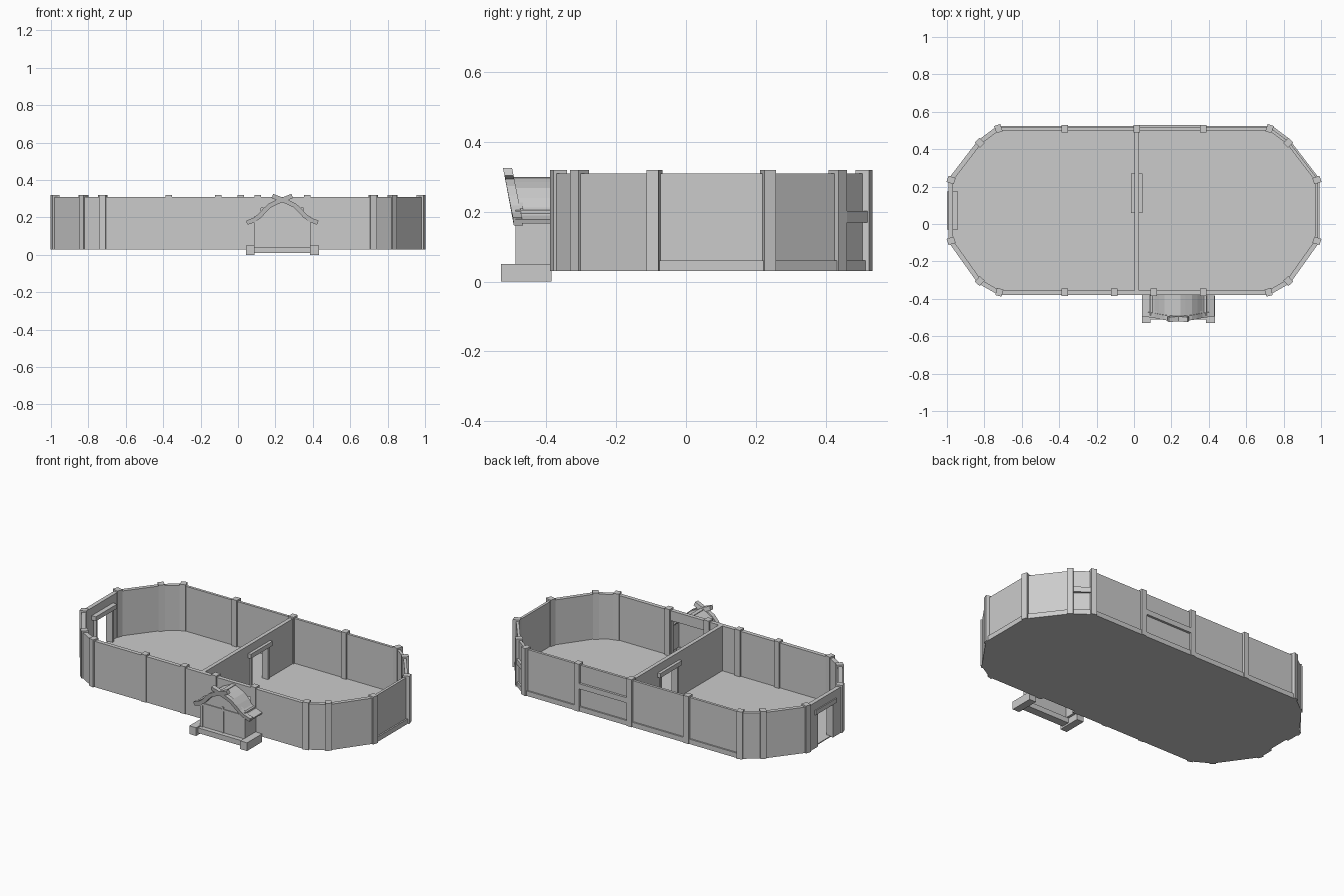
import bpy, bmesh
from math import atan2, pi
from mathutils import Vector

if "Cube" in bpy.data.objects:
    bpy.data.objects.remove(bpy.data.objects["Cube"])

Z0, ZW, ZP = 0.03, 0.31, 0.32      # base, wall top, post top


def prism(name, pts, lift):
    """Closed solid from a list of bottom 3D points and a matching list of far points."""
    bm = bmesh.new()
    a = [bm.verts.new(p) for p in pts]
    b = [bm.verts.new(p) for p in lift]
    n = len(a)
    bm.faces.new(a)
    bm.faces.new(b[::-1])
    for i in range(n):
        bm.faces.new((a[i], a[(i + 1) % n], b[(i + 1) % n], b[i]))
    bmesh.ops.recalc_face_normals(bm, faces=bm.faces)
    me = bpy.data.meshes.new(name)
    bm.to_mesh(me)
    bm.free()
    ob = bpy.data.objects.new(name, me)
    bpy.context.collection.objects.link(ob)
    return ob


def box(name, x0, x1, y0, y1, z0, z1):
    q = [(x0, y0), (x1, y0), (x1, y1), (x0, y1)]
    return prism(name, [(x, y, z0) for x, y in q], [(x, y, z1) for x, y in q])


def beam(name, a, b, o0, o1, z0, z1):
    """Box running from a to b, spanning offsets o0..o1 along the outward normal."""
    a, b = Vector(a), Vector(b)
    d = (b - a).normalized()
    n = Vector((d.y, -d.x))
    q = [a + n * o0, b + n * o0, b + n * o1, a + n * o1]
    return prism(name, [(*p, z0) for p in q], [(*p, z1) for p in q])


def wall(name, a, b, o0, o1, gap=None):
    """Wall with an optional opening (start, end, top) measured along its length."""
    if not gap:
        return beam(name, a, b, o0, o1, Z0, ZW)
    a, b = Vector(a), Vector(b)
    d = (b - a).normalized()
    p, q = a + d * gap[0], a + d * gap[1]
    beam(name + "_near", a, p, o0, o1, Z0, ZW)
    beam(name + "_far", q, b, o0, o1, Z0, ZW)
    beam(name + "_over_opening", p, q, o0, o1, gap[2], ZW)


def post(x, y, angle=0.0):
    ob = box("wall_post", -.0175, .0175, -.02, .02, Z0, ZP)
    ob.location = (x, y, 0)
    ob.rotation_euler.z = angle


# Plan outline, counter-clockwise from the front
half = [(.72, -.365), (.825, -.305), (.978, -.09), (.978, .235), (.825, .435), (.725, .51)]
plan = half + [(-x, y) for x, y in reversed(half)]
N = len(plan)
V = [Vector(p) for p in plan]

# Floor
prism("floor", [(x, y, Z0) for x, y in plan], [(x, y, .036) for x, y in plan])

# Outer walls: panelled on the right and back, plain elsewhere
gaps = {11: (.84, 1.07, .25), 8: (.09, .235, .24)}
panelled = {2, 3, 4, 5}
for i in range(N):
    a, b = V[i], V[(i + 1) % N]
    if i in panelled:
        wall("panelled_wall", a, b, -.01, .006)
        beam("bottom_rail", a, b, .006, .015, Z0, .06)
        if i == 4:
            beam("middle_rail", a, b, .006, .02, .17, .202)
    else:
        wall("plain_wall", a, b, -.01, .015, gaps.get(i))
    # Corner post turned to the bisector
    d = (a - V[i - 1]).normalized() + (b - a).normalized()
    post(a.x, a.y, atan2(d.y, d.x))

# Intermediate posts and the back window rail
for x in (-.37, -.105, .105, .37):
    post(x, -.365)
for x in (-.37, .015, .37):
    post(x, .51)
box("back_middle_rail", .03, .355, .516, .53, .17, .202)

# Partition with doorway
wall("partition", (.015, -.36), (.015, .5), -.012, .012, (.45, .6, .24))


def doorway(name, x, y0, y1, w):
    box(name + "_lintel", x - w, x + w, y0 - .03, y1 + .03, .235, .262)
    for y in (y0 - .012, y1):
        box(name + "_jamb", x - .02, x + .02, y, y + .012, Z0, .235)


doorway("partition_door", .015, .09, .24, .03)
doorway("end_door", -.97, 0, .145, .03)

# Porch bay on the front
CX = .237


def mir(x, s):
    return CX + s * (x - CX)


for s in (-1, 1):
    x0, x1 = sorted((mir(.386, s), mir(.432, s)))
    box("porch_foot", x0, x1, -.53, -.385, 0, .05)
    x0, x1 = sorted((mir(.372, s), mir(.388, s)))
    box("porch_side_wall", x0, x1, -.488, -.375, .04, .205)
box("porch_sill", .08, .39, -.51, -.46, .01, .042)
gable = [(.1, .04), (.374, .04), (.374, .21), (.31, .258), (CX, .287), (.164, .258), (.1, .21)]
prism("porch_front_wall", [(x, -.482, z) for x, z in gable], [(x, -.466, z) for x, z in gable])
box("window_mullion", CX - .005, CX + .005, -.487, -.48, .042, .2)
box("window_rail", .1, .374, -.487, -.48, .175, .187)


# Curved roof and crossing barge boards, leaning forward towards the top
def front(z):
    return -.487 - max(0, z - .17) * .2


def strip(name, pts, t, fwd, depth):
    up = [Vector(p) for p in pts]
    low = []
    for i, p in enumerate(up):
        d = (up[min(i + 1, len(up) - 1)] - up[max(i - 1, 0)]).normalized()
        n = Vector((d.y, -d.x))
        low.append(p + n * (t if n.y < 0 else -t))
    ring = up + low[::-1]
    back = [(p.x, depth if depth < -.1 and depth > -.45 else front(p.y) - fwd + .026, p.y) for p in ring]
    prism(name, [(p.x, front(p.y) - fwd, p.y) for p in ring], back)


curve = [(.24, .3), (.275, .285), (.31, .268), (.34, .24), (.365, .212), (.395, .19), (.43, .178)]
for s in (-1, 1):
    strip("porch_roof", [(mir(x, s), z) for x, z in curve], .012, 0, -.38)
    board = [(.188, .326)] + [(x, z + .006) for x, z in curve]
    strip("barge_board", [(mir(x, s), z) for x, z in board], .024, .006, 0)
box("ridge_beam", CX - .012, CX + .012, -.51, -.38, .28, .3)
